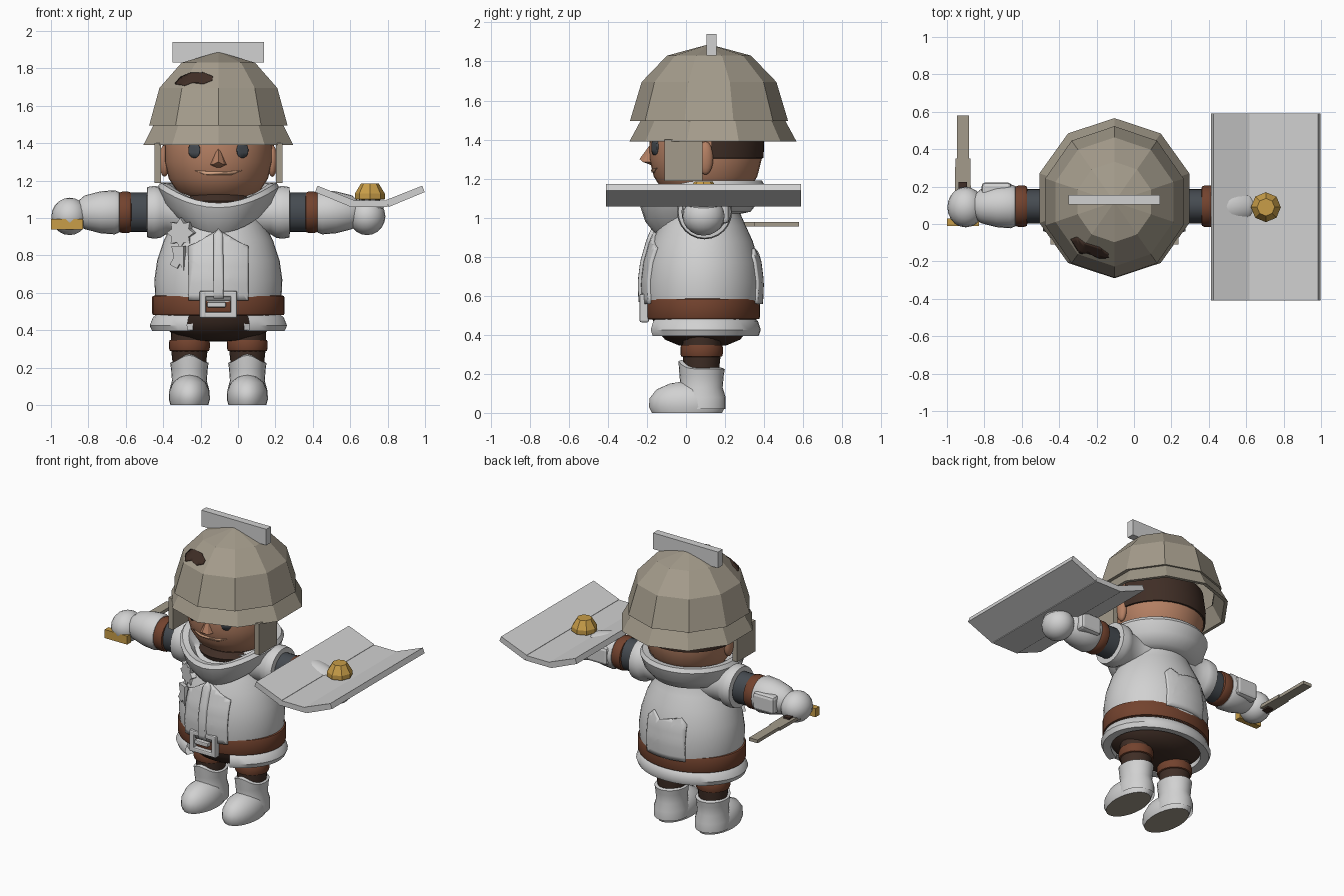
import bpy, bmesh, math
from mathutils import Matrix, Vector
from mathutils.bvhtree import BVHTree

if "Cube" in bpy.data.objects:
    bpy.data.objects.remove(bpy.data.objects["Cube"])

CX, CY = -0.105, 0.085          # body axis


def colour(name, r, g, b):
    m = bpy.data.materials.new(name)
    m.diffuse_color = (r, g, b, 1)
    m.use_nodes = True
    m.node_tree.nodes["Principled BSDF"].inputs["Base Color"].default_value = m.diffuse_color
    return m


CLOTH = colour("pale_grey", .64, .64, .64)
HELM = colour("taupe_metal", .37, .33, .26)
LEATHER = colour("brown_leather", .17, .055, .027)
DARK = colour("dark_brown", .050, .027, .019)
SLATE = colour("slate", .06, .07, .082)
GOLD = colour("gold", .58, .34, .065)
SKIN = colour("skin", .46, .215, .125)
LIP = colour("lip", .65, .36, .22)
smooth_objects = []


def finish(name, bm, mat, smooth=False, bevel=0):
    bmesh.ops.remove_doubles(bm, verts=bm.verts, dist=1e-5)
    bmesh.ops.recalc_face_normals(bm, faces=bm.faces)
    me = bpy.data.meshes.new(name)
    bm.to_mesh(me)
    bm.free()
    me.materials.append(mat)
    ob = bpy.data.objects.new(name, me)
    bpy.context.collection.objects.link(ob)
    if bevel:
        mod = ob.modifiers.new("bevel", 'BEVEL')
        mod.width, mod.segments = bevel, 2
    if smooth:
        smooth_objects.append(ob)
    return ob


def lathe(name, prof, mat, cx=CX, cy=CY, cz=0, sx=1, sy=1, n=32, arc=(0, 360),
          side=0, smooth=True, warp=None):
    """Turn (radius, height) points; angle 0 is the front. side=+-1 turns about x."""
    bm = bmesh.new()
    rows = []
    for i in range(n + 1):
        t = math.radians(arc[0] + (arc[1] - arc[0]) * i / n)
        row = []
        for r, h in prof:
            u, v = r * sx * math.sin(t), -r * sy * math.cos(t)
            if warp:
                h += warp(math.cos(t), r, h)
            p = (cx + side * h, cy + u, cz + v) if side else (cx + u, cy + v, cz + h)
            row.append(bm.verts.new(p))
        rows.append(row)
    for a, b in zip(rows, rows[1:]):
        for j in range(len(prof) - 1):
            bm.faces.new((a[j], a[j + 1], b[j + 1], b[j]))
    bmesh.ops.dissolve_degenerate(bm, dist=1e-6, edges=bm.edges)
    return finish(name, bm, mat, smooth)


def box(name, x0, x1, y0, y1, z0, z1, mat, bevel=0):
    bm = bmesh.new()
    bmesh.ops.create_cube(bm, size=1)
    for v in bm.verts:
        v.co = ((x0 + x1) / 2 + v.co.x * (x1 - x0), (y0 + y1) / 2 + v.co.y * (y1 - y0),
                (z0 + z1) / 2 + v.co.z * (z1 - z0))
    return finish(name, bm, mat, bevel=bevel)


def prism(name, pts, depth, mat, matrix=Matrix()):
    """Extrude an x-z outline along y, centred on y = 0."""
    bm = bmesh.new()
    f = bm.faces.new([bm.verts.new((x, -depth / 2, z)) for x, z in pts])
    ext = bmesh.ops.extrude_face_region(bm, geom=[f])
    for v in ext["geom"]:
        if isinstance(v, bmesh.types.BMVert):
            v.co.y += depth
    bm.transform(matrix)
    return finish(name, bm, mat)


def ball(name, loc, size, mat, seg=20):
    bm = bmesh.new()
    bmesh.ops.create_uvsphere(bm, u_segments=seg, v_segments=seg // 2, radius=1)
    bm.transform(Matrix.Translation(loc) @ Matrix.Diagonal((*size, 1)))
    return finish(name, bm, mat, True)


def applique(name, target, pts, mat, lift, back=False, step=.03):
    """Lay an x-z outline (x from the body axis) on the front or back of a surface."""
    tree = BVHTree.FromPolygons([v.co for v in target.data.vertices],
                                [p.vertices for p in target.data.polygons])
    bm = bmesh.new()
    bm.faces.new([bm.verts.new((CX + x, 0, z)) for x, z in pts])
    bmesh.ops.triangulate(bm, faces=bm.faces)
    for axis in (0, 2):
        lo, hi = min(v.co[axis] for v in bm.verts), max(v.co[axis] for v in bm.verts)
        for i in range(1, math.ceil((hi - lo) / step)):
            co, no = Vector((0, 0, 0)), Vector((0, 0, 0))
            co[axis], no[axis] = lo + i * step, 1
            bmesh.ops.bisect_plane(bm, geom=bm.verts[:] + bm.edges[:] + bm.faces[:],
                                   plane_co=co, plane_no=no)
    d = 1 if back else -1
    missed = []
    for v in bm.verts:
        hit = tree.ray_cast(Vector((v.co.x, 3 * d, v.co.z)), Vector((0, -d, 0)))[0]
        if hit:
            v.co = hit
        else:
            missed.append(v)
    bmesh.ops.delete(bm, geom=missed, context='VERTS')
    ob = finish(name, bm, mat, True)
    mod = ob.modifiers.new("thickness", 'SOLIDIFY')
    mod.thickness, mod.offset = 2 * lift, 0
    return ob


def ring(cx, cz, rx, rz, n=16):
    return [(cx + rx * math.cos(2 * math.pi * i / n), cz + rz * math.sin(2 * math.pi * i / n))
            for i in range(n)]


# Helmet: faceted dome, brim, crest, cheek guards, worn patch
dome = lathe("helmet_dome", [(.36, 1.495), (.405, 1.495), (.345, 1.695), (.215, 1.83), (0, 1.888)],
             HELM, cy=.118, sx=.96, n=10, smooth=False)
lathe("helmet_brim", [(.37, 1.497), (.428, 1.39), (.405, 1.39), (.345, 1.497)],
      HELM, cy=.138, sx=.985, n=10, smooth=False)
box("helmet_crest", -.35, .14, .105, .155, 1.83, 1.94, CLOTH)
for s in (-1, 1):
    x = CX + s * .325
    box("cheek_guard", x - .017, x + .017, -.11, .085, 1.187, 1.40, HELM)
applique("helmet_patch", dome, [(-.23, 1.715), (-.2, 1.75), (-.15, 1.772), (-.08, 1.775), (-.03, 1.755),
         (-.03, 1.735), (-.08, 1.715), (-.14, 1.722), (-.18, 1.706)], DARK, .006, step=.015)

# Head
head = lathe("head", [(0, 1.07), (.14, 1.09), (.22, 1.14), (.265, 1.21), (.288, 1.30), (.288, 1.38),
                      (.27, 1.5), (.16, 1.62), (0, 1.65)], SKIN, cy=.1)
lathe("hair", [(.27, 1.30), (.297, 1.305), (.30, 1.38), (.285, 1.5), (.27, 1.5)], DARK, cy=.1,
      n=24, arc=(96, 264))
lathe("neck", [(.16, 1.0), (.19, 1.09), (.15, 1.13)], DARK, cy=.06)
bm = bmesh.new()
for p in ((0, -.165, 1.40), (-.055, -.15, 1.285), (.055, -.15, 1.285), (0, -.238, 1.30),
          (-.03, -.22, 1.285), (.03, -.22, 1.285), (0, -.16, 1.262)):
    bm.verts.new((CX + p[0], p[1], p[2]))
bmesh.ops.convex_hull(bm, input=bm.verts)
finish("nose", bm, SKIN)
for s in (-1, 1):
    ball("ear", (CX + s * .288, .1, 1.305), (.028, .04, .085), SKIN)
    applique("eye", head, ring(s * .127, 1.362, .03, .042), SLATE, .008)
applique("mouth", head, [(-.125, 1.255), (-.05, 1.248), (.05, 1.248), (.125, 1.255),
                         (.07, 1.232), (-.07, 1.232)], LIP, .006)

# Tunic, raised panels, hood, hem and dark undershirt
tunic = lathe("tunic", [(.325, .48), (.338, .58), (.342, .67), (.328, .77), (.292, .88),
                        (.25, .96), (.215, 1.03), (.2, 1.11)], CLOTH, sy=.88, n=40)
applique("tunic_front_panel", tunic, [(-.155, .56), (.155, .56), (.155, .845), (.11, .865), (0, .93),
                                      (-.11, .865), (-.155, .845)], CLOTH, .016)
applique("tunic_placket", tunic, [(-.024, .57), (.024, .57), (.024, .9), (0, .93), (-.024, .9)],
         CLOTH, .032)
applique("tunic_back_panel", tunic, [(-.14, .56), (.14, .56), (.14, .80), (.10, .84), (.05, .80),
                                     (-.05, .80), (-.10, .84), (-.14, .80)], CLOTH, .014, back=True)
lathe("hood", [(.2, 1.02), (.25, 1.03), (.30, 1.09), (.325, 1.165), (.31, 1.19), (.27, 1.185),
               (.235, 1.14), (.19, 1.09)], CLOTH, sy=.98, n=32,
      warp=lambda c, r, h: -.11 * max(0, c) ** 2 * (r > .22))
lathe("tunic_hem", [(.32, .49), (.35, .47), (.368, .425), (.355, .395), (.30, .40), (.30, .48)], CLOTH,
      sy=.81, arc=(27, 333))
lathe("undershirt", [(.325, .50), (.31, .44), (.24, .375), (.15, .345), (0, .338)], DARK, sy=.8)

# Belt and buckle
lathe("belt", [(.32, .478), (.35, .482), (.354, .49), (.354, .575), (.35, .583), (.32, .588)],
      LEATHER, sy=.83, n=40)
for s in (-1, 1):
    x, z = CX + s * .083, .537 + s * .057
    box("buckle_side", x - .017, x + .017, -.238, -.19, .465, .61, CLOTH, .008)
    box("buckle_bar", CX - .1, CX + .1, -.236, -.19, z - .016, z + .016, CLOTH, .008)
box("buckle_prong", CX - .06, CX + .04, -.236, -.2, .522, .55, CLOTH, .006)

# Star badge with two ribbon tails
turn = Matrix.Rotation(math.radians(-28), 4, 'Z')
star = [((.082 if i % 2 == 0 else .055) * math.cos(i * math.pi / 8),
         (.082 if i % 2 == 0 else .055) * math.sin(i * math.pi / 8)) for i in range(16)]
prism("star_badge", star, .04, CLOTH, Matrix.Translation((CX - .195, -.10, .92)) @ turn)
prism("badge_ribbon", [(-.035, .13), (.04, .13), (.04, .0), (.015, .035), (-.0, .01), (-.045, .03),
                       (-.02, .07)], .025, CLOTH, Matrix.Translation((CX - .215, -.135, .72)) @ turn)

# Arms and gauntlets, both sides
AZ, AY = 1.03, .095
for s in (-1, 1):
    arm = dict(cy=AY, cz=AZ, side=s, n=24)
    lathe("sleeve", [(.14, .10), (.125, .2), (.118, .28), (.137, .31), (.141, .345), (.135, .38),
                     (.10, .383)], CLOTH, **arm)
    lathe("arm", [(.105, .3), (.105, .5)], SLATE, sx=.87, **arm)
    lathe("wrist_strap", [(.09, .465), (.105, .468), (.11, .48), (.11, .515), (.105, .53), (.09, .533)],
          LEATHER, **arm)
    lathe("gauntlet", [(.08, .525), (.108, .53), (.118, .555), (.112, .63), (.09, .715), (.06, .75)],
          CLOTH, **arm)
    box("gauntlet_plate", CX + s * .63 - .08, CX + s * .63 + .08, .13, .222, .97, 1.09, CLOTH, .02)
    ball("fist", (CX + s * .795, .09, 1.008), (.098, .108, .1), CLOTH)

# Shield held flat on one forearm, with a gold boss
place = Matrix.Translation((0, .09, 0))
prism("shield_middle", [(.60, 1.058), (.80, 1.058), (.80, 1.093), (.60, 1.093)], 1, CLOTH, place)
for s in (-1, 1):
    prism("shield_wing", [(.705 + s * a, z) for a, z in
                          ((.10, 1.058), (.293, 1.138), (.28, 1.172), (.087, 1.096))], 1, CLOTH, place)
ball("knuckle", (.705, .09, 1.06), (.075, .085, .05), CLOTH)
lathe("shield_boss", [(0, 1.09), (.08, 1.10), (.08, 1.13), (.047, 1.185), (0, 1.185)], GOLD, cx=.705,
      cy=.09, n=8, smooth=False)

# Short sword pointing forward
half = [(.053, 0), (.053, -.15), (.043, -.15), (.04, -.35), (.032, -.35), (.032, -.58)]
outline = half + [(-x, y) for x, y in reversed(half)]
prism("sword_blade", outline, .022, HELM,
      Matrix.Translation((-.915, 0, .966)) @ Matrix.Rotation(math.radians(-90), 4, 'X')
      @ Matrix.Diagonal((1, 1, -1, 1)))
box("sword_guard", -1, -.83, -.012, .03, .937, .995, GOLD)
box("sword_grip", -.937, -.893, .0, .225, .945, .988, DARK)

# Legs, garters and boots
for s in (-1, 1):
    x, y = CX + s * .155, .08
    lathe("trouser_leg", [(.085, .18), (.098, .3), (.10, .42)], DARK, cx=x, cy=y, n=20)
    lathe("garter", [(.09, .285), (.105, .29), (.109, .305), (.109, .335), (.105, .347), (.09, .35)],
          LEATHER, cx=x, cy=y, n=24)
    lathe("boot_shaft", [(.112, .02), (.112, .08), (.098, .13), (.103, .19), (.108, .225), (.09, .232),
                         (.08, .2)], CLOTH, cx=x, cy=y, sx=.95, sy=1.1, n=24,
          warp=lambda c, r, h: .04 * max(0, c) ** 4 * (h > .2))
    foot = lathe("boot_foot", [(0, 0), (.92, 0), (1, .03), (.98, .075), (.8, .12), (.45, .15), (0, .165)],
                 CLOTH, cx=x, cy=.005, sx=.11, sy=.195, n=24)
    foot.data.materials.append(HELM)
    for p in foot.data.polygons:
        if p.normal.z < -.9:
            p.material_index = 1

# Smooth shading on the rounded parts
bpy.ops.object.select_all(action='DESELECT')
for ob in smooth_objects:
    ob.select_set(True)
bpy.context.view_layer.objects.active = smooth_objects[0]
bpy.ops.object.shade_smooth_by_angle(angle=math.radians(40))
